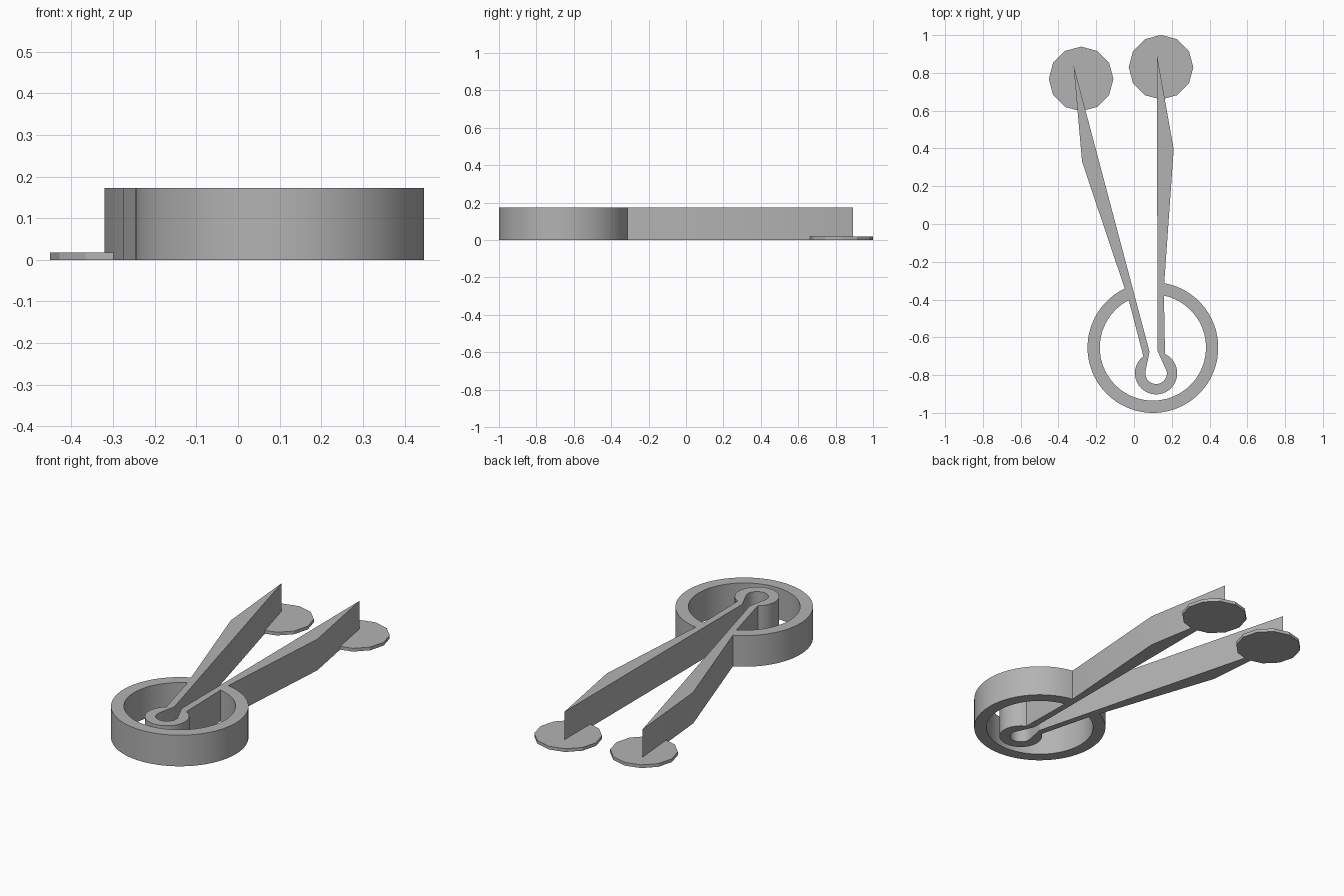
import bpy, bmesh, math

cube = bpy.data.objects.get("Cube")
if cube:
    bpy.data.objects.remove(cube, do_unlink=True)

HEIGHT = 0.173
RING = (0.10, -0.654)
LOOP = (0.117, -0.79)

grey = bpy.data.materials.new("plain_grey")
grey.use_nodes = True
colour = (0.45, 0.45, 0.45, 1)
grey.diffuse_color = colour
grey.node_tree.nodes["Principled BSDF"].inputs["Base Color"].default_value = colour


def arc(centre, radius, start, end, steps):
    angles = [math.radians(start + (end - start) * i / steps) for i in range(steps + 1)]
    return [(centre[0] + radius * math.cos(a), centre[1] + radius * math.sin(a)) for a in angles]


def extrude_outlines(name, outlines, height):
    """Fill closed outlines (inner ones become holes) and extrude up from the ground."""
    curve = bpy.data.curves.new(name + "_profile", "CURVE")
    curve.dimensions = "2D"
    curve.fill_mode = "BOTH"
    curve.extrude = height / 2
    for outline in outlines:
        spline = curve.splines.new("POLY")
        spline.points.add(len(outline) - 1)
        for point, (x, y) in zip(spline.points, outline):
            point.co = (x, y, 0, 1)
        spline.use_cyclic_u = True
    helper = bpy.data.objects.new(name + "_profile", curve)
    bpy.context.collection.objects.link(helper)
    bpy.context.view_layer.update()
    mesh = bpy.data.meshes.new_from_object(helper.evaluated_get(bpy.context.evaluated_depsgraph_get()))
    bpy.data.objects.remove(helper, do_unlink=True)

    bm = bmesh.new()
    bm.from_mesh(mesh)
    bmesh.ops.remove_doubles(bm, verts=bm.verts, dist=0.0001)
    bmesh.ops.translate(bm, verts=bm.verts, vec=(0, 0, height / 2))
    bmesh.ops.recalc_face_normals(bm, faces=bm.faces)
    bm.to_mesh(mesh)
    bm.free()
    mesh.name = name
    mesh.materials.clear()
    mesh.materials.append(grey)
    obj = bpy.data.objects.new(name, mesh)
    bpy.context.collection.objects.link(obj)
    bpy.ops.object.select_all(action="DESELECT")
    obj.select_set(True)
    bpy.context.view_layer.objects.active = obj
    bpy.ops.object.shade_smooth_by_angle(angle=math.radians(20))
    return obj


# Outer edge: left-hand arm, spring ring, right-hand arm, then the slit and its round end
outer = [(-0.32, 0.84), (-0.275, 0.33)]
outer += arc(RING, 0.346, 115.5, 440, 80)
outer += [(0.21, 0.395), (0.122, 0.893), (0.124, -0.67)]
outer += arc(LOOP, 0.057, 10, -190, 32)
outer += [(0.082, -0.676)]

# Opening between the spring ring and the hinge loop
opening = arc(RING, 0.281, 117, 438, 80)
opening += arc(LOOP, 0.112, 425, 127, 48)

extrude_outlines("tweezer_body", [outer, opening], HEIGHT)

# Twelve-sided pads under the arm tips
for name, centre in (("right_tip_pad", (-0.28, 0.768)), ("left_tip_pad", (0.143, 0.83))):
    extrude_outlines(name, [arc(centre, 0.171, 0, 330, 11)], 0.018)
